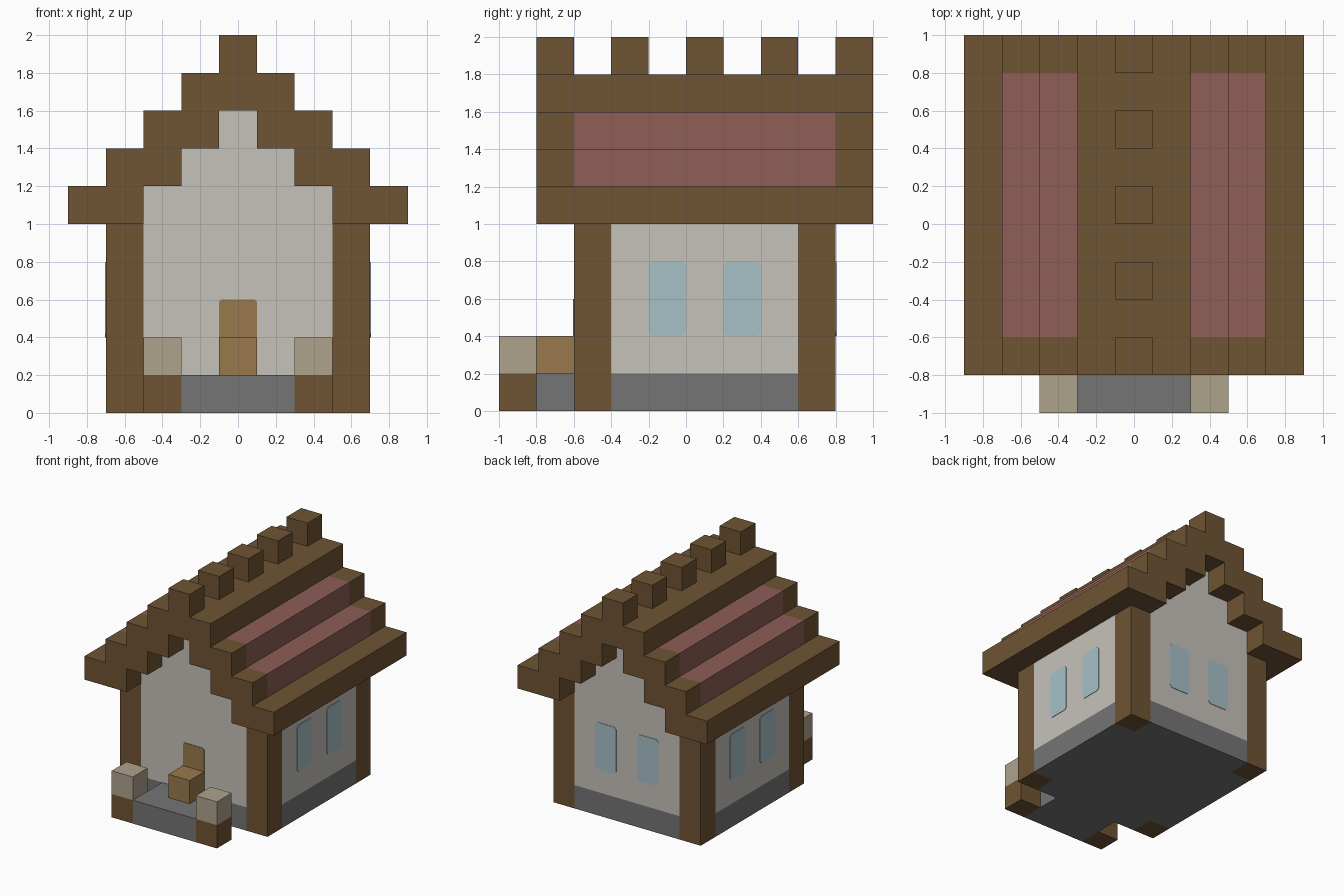
import bpy, bmesh
from mathutils import Vector

cube = bpy.data.objects.get("Cube")
if cube:
    bpy.data.objects.remove(cube, do_unlink=True)

U = 0.2  # size of one building block


def linear(c):
    c /= 255
    return c / 12.92 if c <= 0.04045 else ((c + 0.055) / 1.055) ** 2.4


def material(name, r, g, b):
    m = bpy.data.materials.new(name)
    m.use_nodes = True
    col = (linear(r), linear(g), linear(b), 1)
    m.diffuse_color = col
    m.node_tree.nodes["Principled BSDF"].inputs["Base Color"].default_value = col
    return m


WOOD = material("dark wood", 111, 84, 52)
PLASTER = material("pale plaster", 198, 193, 186)
TILE = material("red roof tile", 142, 94, 86)
STONE = material("grey stone", 117, 117, 117)
OAK = material("light oak", 153, 122, 76)
SAND = material("sandstone", 175, 162, 140)
GLASS = material("blue glass", 167, 193, 199)


def prism(name, mat, outline, axis, lo, hi):
    """Extrude a 2D outline along x, y or z between lo and hi."""
    place = {"x": lambda a, b, t: (t, a, b),
             "y": lambda a, b, t: (a, t, b),
             "z": lambda a, b, t: (a, b, t)}[axis]
    bm = bmesh.new()
    face = bm.faces.new([bm.verts.new(place(a, b, lo)) for a, b in outline])
    ext = bmesh.ops.extrude_face_region(bm, geom=[face])
    verts = [v for v in ext["geom"] if isinstance(v, bmesh.types.BMVert)]
    bmesh.ops.translate(bm, verts=verts, vec=Vector(place(0, 0, hi - lo)))
    bmesh.ops.recalc_face_normals(bm, faces=bm.faces)
    me = bpy.data.meshes.new(name)
    bm.to_mesh(me)
    bm.free()
    me.materials.append(mat)
    ob = bpy.data.objects.new(name, me)
    bpy.context.collection.objects.link(ob)
    return ob


def box(name, mat, x, y, z):
    prism(name, mat, [(x[0], y[0]), (x[1], y[0]), (x[1], y[1]), (x[0], y[1])], "z", *z)


def pair(name, mat, x, y, z):
    """A box on the left and its mirror on the right."""
    box("left_" + name, mat, x, y, z)
    box("right_" + name, mat, (-x[1], -x[0]), y, z)


def plate(name, mat, axis, surface, out, a, b, c=0.02, bottom=True):
    """Thin panel with clipped corners lying on a wall."""
    (a0, a1), (b0, b1) = a, b
    d = c if bottom else 0
    pts = [(a0 + d, b0), (a1 - d, b0), (a1, b0 + d), (a1, b1 - c),
           (a1 - c, b1), (a0 + c, b1), (a0, b1 - c), (a0, b0 + d)]
    pts = [p for i, p in enumerate(pts) if p != pts[i - 1]]
    prism(name, mat, pts, axis, surface, surface + out * 0.004)


# Body: foundation and walls share a plan with notched corners for the posts
front, back, side = -0.6, 0.8, 0.7
plan = [(-side + U, front), (side - U, front), (side - U, front + U), (side, front + U),
        (side, back - U), (side - U, back - U), (side - U, back), (-side + U, back),
        (-side + U, back - U), (-side, back - U), (-side, front + U), (-side + U, front + U)]
prism("foundation", STONE, plan, "z", 0, U)
prism("walls", PLASTER, plan, "z", U, 1.0)

# Corner posts
pair("front_post", WOOD, (side - U, side), (front, front + U), (0, 1.0))
pair("back_post", WOOD, (side - U, side), (back - U, back), (0, 1.0))

# Stepped gable infill
half = []
for i in range(3):
    w = 0.5 - i * U
    half += [(w, 1.0 + i * U), (w, 1.0 + (i + 1) * U)]
prism("gable", PLASTER, half + [(-x, z) for x, z in reversed(half)], "y", front, back)

# Roof: eaves, two tiled courses with wooden ends, cap and ridge blocks
r0, r1 = front - U, back + U
pair("eave", WOOD, (0.5, 0.9), (r0, r1), (1.0, 1.2))
for i in (1, 2):
    x = (0.5 - i * U, 0.9 - i * U)
    z = (1.0 + i * U, 1.2 + i * U)
    pair(f"front_verge_{i}", WOOD, x, (r0, front), z)
    pair(f"tile_course_{i}", TILE, x, (front, back), z)
    pair(f"back_verge_{i}", WOOD, x, (back, r1), z)
box("roof_cap", WOOD, (-0.3, 0.3), (r0, r1), (1.6, 1.8))
for i in range(5):
    y = r0 + i * 2 * U
    box(f"ridge_block_{i + 1}", WOOD, (-0.1, 0.1), (y, y + U), (1.8, 2.0))

# Porch: stone step between two capped posts
box("porch_step", STONE, (-0.3, 0.3), (-1.0, front), (0, U))
pair("porch_post", WOOD, (0.3, 0.5), (-1.0, -0.8), (0, U))
pair("porch_post_cap", SAND, (0.3, 0.5), (-1.0, -0.8), (U, 2 * U))

# Door and the block in front of it
plate("door", OAK, "y", front, -1, (-0.1, 0.1), (0.2, 0.6), 0.012, False)
box("door_block", OAK, (-0.1, 0.1), (-0.8, front), (U, 2 * U))

# Windows on both sides and the back
for label, s in (("left", 1), ("right", -1)):
    for n, y in enumerate((-0.2, 0.2)):
        plate(f"{label}_window_{n + 1}", GLASS, "x", s * side, s, (y, y + U), (0.4, 0.8))
    x = 0.2 * s
    plate(f"back_window_{label}", GLASS, "y", back, 1, (x - 0.1, x + 0.1), (0.4, 0.8))
